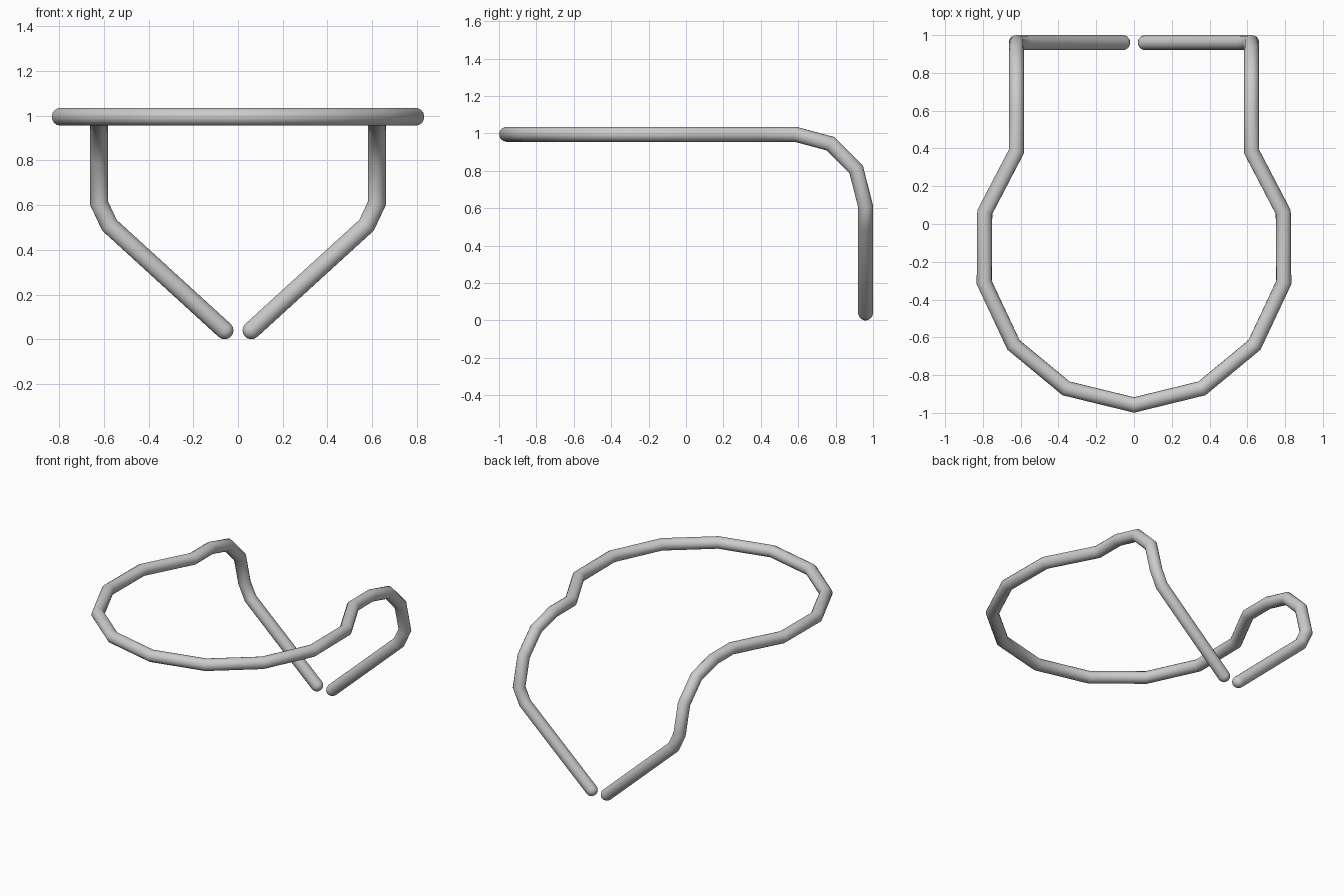
import bpy, bmesh, math
from mathutils import Vector

if "Cube" in bpy.data.objects:
    bpy.data.objects.remove(bpy.data.objects["Cube"])

R, SIDES, CAP = 0.04, 16, 4

# Centre line of the right half: free end, elbow, quarter bend, then hoop
half = [(0.06, 0.96, 0.04), (0.575, 0.96, 0.51), (0.622, 0.96, 0.61)]
for deg in (30, 60, 90):
    a = math.radians(deg)
    half.append((0.622, 0.585 + 0.375 * math.cos(a), 0.62 + 0.375 * math.sin(a)))
half += [(0.622, 0.385, 0.995), (0.79, 0.063, 0.995), (0.793, -0.31, 0.995),
         (0.638, -0.64, 0.995), (0.36, -0.87, 0.995), (0, -0.958, 0.995)]
path = [Vector(p) for p in half]
path += [Vector((-p.x, p.y, p.z)) for p in reversed(path[:-1])]
dirs = [(b - a).normalized() for a, b in zip(path, path[1:])]

# Mitred rings: each ring is slid along its segment onto the next joint plane
u = dirs[0].orthogonal().normalized()
v = dirs[0].cross(u)
angles = [2 * math.pi * i / SIDES for i in range(SIDES)]
rings = [[path[0] + R * (u * math.cos(t) + v * math.sin(t)) for t in angles]]
for i in range(1, len(path)):
    d = dirs[i - 1]
    n = (d + dirs[i]).normalized() if i < len(dirs) else d
    rings.append([p + d * ((path[i] - p).dot(n) / d.dot(n)) for p in rings[-1]])


def dome(ring, centre, axis):
    """Shrinking rings of a hemispherical end."""
    out = []
    for k in range(1, CAP):
        a = math.pi / 2 * k / CAP
        out.append([centre + (p - centre) * math.cos(a) + axis * R * math.sin(a) for p in ring])
    return out


start = dome(rings[0], path[0], -dirs[0])
end = dome(rings[-1], path[-1], dirs[-1])
rings = start[::-1] + rings + end

# Skin the rings and close both rounded tips
bm = bmesh.new()
vr = [[bm.verts.new(p) for p in ring] for ring in rings]
for a, b in zip(vr, vr[1:]):
    for i in range(SIDES):
        j = (i + 1) % SIDES
        bm.faces.new((a[i], a[j], b[j], b[i]))
for ring, tip in ((vr[0], path[0] - dirs[0] * R), (vr[-1], path[-1] + dirs[-1] * R)):
    pole = bm.verts.new(tip)
    for i in range(SIDES):
        bm.faces.new((ring[i], ring[(i + 1) % SIDES], pole))
bmesh.ops.recalc_face_normals(bm, faces=bm.faces)
mesh = bpy.data.meshes.new("bent_tube_frame")
bm.to_mesh(mesh)
bm.free()
tube = bpy.data.objects.new("bent_tube_frame", mesh)
bpy.context.collection.objects.link(tube)
bpy.context.view_layer.objects.active = tube
tube.select_set(True)
bpy.ops.object.shade_smooth_by_angle(angle=math.radians(30))
